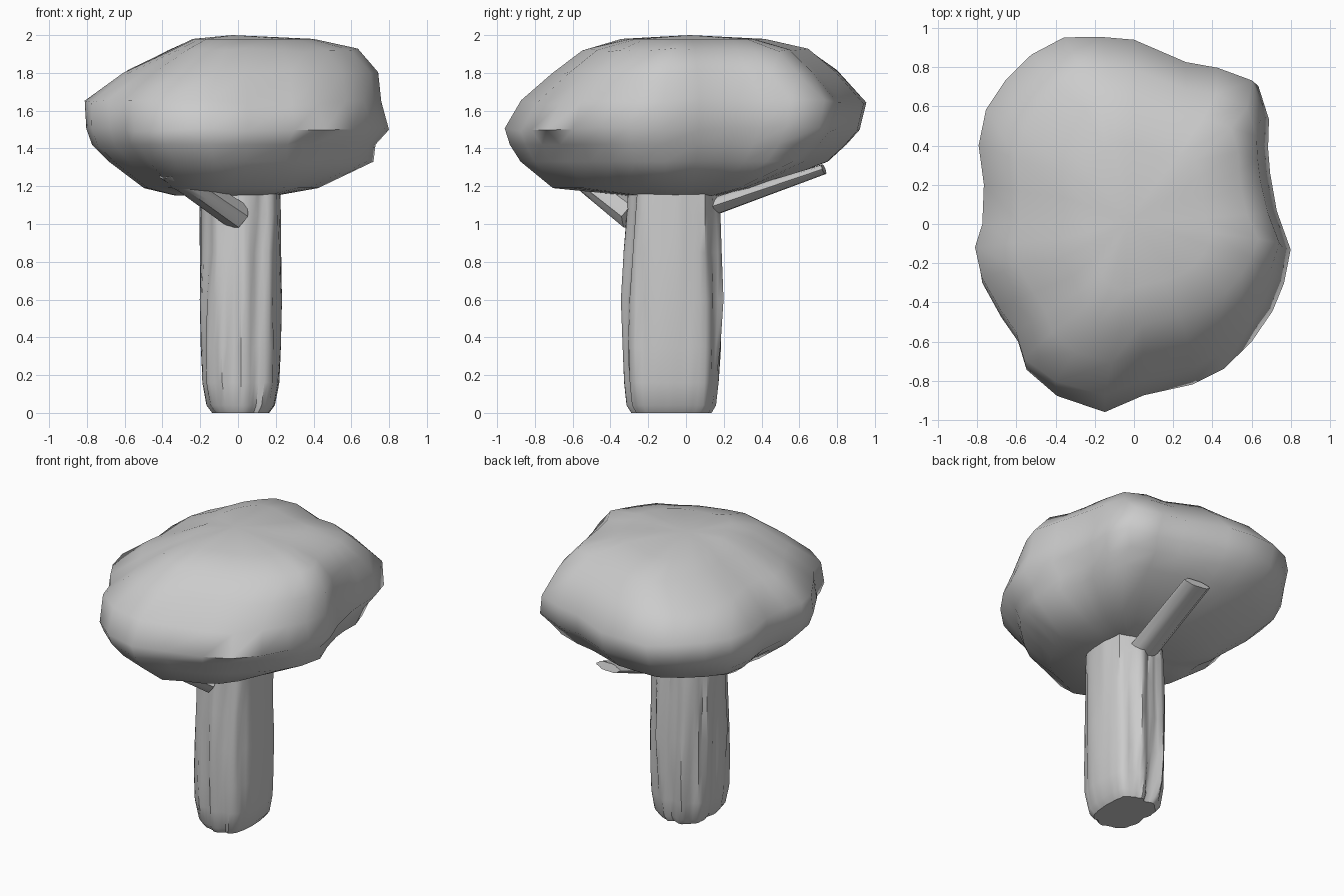
import bpy, bmesh, math
from mathutils import Vector, noise

if "Cube" in bpy.data.objects:
    bpy.data.objects.remove(bpy.data.objects["Cube"])


def loft(name, rings, bottom=None, top=None, angle=60):
    """Skin closed rings, closing each end with a cap or a centre point."""
    bm = bmesh.new()
    rows = [[bm.verts.new(p) for p in r] for r in rings]
    n = len(rows[0])
    for a, b in zip(rows, rows[1:]):
        for i in range(n):
            j = (i + 1) % n
            bm.faces.new((a[i], a[j], b[j], b[i]))
    for row, tip in ((rows[0], bottom), (rows[-1], top)):
        if tip is None:
            bm.faces.new(row)
        else:
            c = bm.verts.new(tip)
            for i in range(n):
                bm.faces.new((row[i], row[(i + 1) % n], c))
    bmesh.ops.recalc_face_normals(bm, faces=bm.faces[:])
    me = bpy.data.meshes.new(name)
    bm.to_mesh(me)
    bm.free()
    ob = bpy.data.objects.new(name, me)
    bpy.context.collection.objects.link(ob)
    bpy.ops.object.select_all(action='DESELECT')
    ob.select_set(True)
    bpy.context.view_layer.objects.active = ob
    bpy.ops.object.shade_smooth_by_angle(angle=math.radians(angle))
    return ob


# Leafy crown: plan outline, rescaled on each side at every height
outline = [(.80, -.13), (.73, .07), (.69, .27), (.68, .4), (.68, .55), (.63, .73), (.45, .8),
           (.28, .83), (0, .95), (-.17, .96), (-.36, .96), (-.52, .86), (-.65, .73), (-.75, .58),
           (-.79, .4), (-.76, .2), (-.77, 0), (-.81, -.13), (-.78, -.3), (-.68, -.47),
           (-.6, -.6), (-.56, -.75), (-.4, -.88), (-.15, -.955), (.05, -.88), (.3, -.82),
           (.46, -.74), (.6, -.6), (.7, -.44), (.76, -.3)]
# z, then reach towards -x, +x, -y, +y
levels = [(1.15, .33, .20, .30, .18), (1.19, .50, .42, .70, .37), (1.33, .68, .72, .87, .75),
          (1.42, .77, .73, .93, .85), (1.50, .80, .80, .955, .92), (1.65, .81, .76, .87, .96),
          (1.80, .61, .74, .71, .79), (1.92, .38, .63, .55, .65), (1.98, .24, .40, .34, .42)]
rings = []
for z, xl, xr, yf, yb in levels:
    ring = []
    for x, y in outline:
        p = Vector((x * (xr / .80 if x > 0 else xl / .81),
                    y * (yb / .96 if y > 0 else yf / .955), z))
        k = noise.noise(p * 3.5)
        # hollow under the front right side
        g = math.exp(-((math.degrees(math.atan2(y, x)) + 55) / 22) ** 2) * (.08 if 1.25 < z < 1.45 else 0)
        p.x *= 1 + .02 * k - g
        p.y *= 1 + .02 * k - g
        p.z += .025 * k if 1.45 < z < 1.95 else 0
        ring.append(p)
    rings.append(ring)
loft("leaf_crown", rings, (-.05, 0, 1.15), (-.03, .02, 2.0), 75)

# Trunk: oval with rounded foot and uneven bark ridges, smoother on the +x side
trunk = []
for z, s, t in [(0, .70, .80), (.04, .84, .89), (.16, .95, .94), (.35, .98, .98), (.6, 1, 1),
                (.85, .98, .97), (1.05, .97, .94), (1.2, .95, .91)]:
    ring = []
    for i in range(56):
        a = math.tau * i / 56
        c, d = math.cos(a), math.sin(a)
        rough = .3 if abs(d) < .6 and c > 0 else 1
        r = 1.01 + rough * (.03 * math.cos(9 * a + .5) + .12 * noise.noise(Vector((4.5 * c, 4.5 * d, 1.7 * z))))
        q = (abs(c) ** 2.8 + abs(d) ** 2.8) ** (-1 / 2.8)
        ring.append((.016 + .212 * s * r * q * c, -.07 + .248 * t * r * q * d, z))
    trunk.append(ring)
loft("trunk", trunk, None, None, 40)


def branch(name, start, end, wide, thick, taper):
    a, b = Vector(start), Vector(end)
    axis = (b - a).normalized()
    side = axis.cross(Vector((0, 0, 1))).normalized()
    up = side.cross(axis)
    rings = []
    for k in range(5):
        t = k / 4
        ring = []
        for i in range(18):
            u = math.tau * i / 18
            r = 1 + .08 * math.cos(6 * u + t)
            ring.append(a.lerp(b, t) + side * (wide * math.cos(u) * r)
                        + up * (thick * (1 + (taper - 1) * t) * math.sin(u) * r))
        rings.append(ring)
    loft(name, rings, None, None, 40)


# Two branches reaching up under the crown
branch("front_branch", (0, -.28, 1.04), (-.37, -.6, 1.29), .075, .07, .8)
branch("back_branch", (.03, .08, 1.07), (.09, .73, 1.29), .095, .05, .55)
